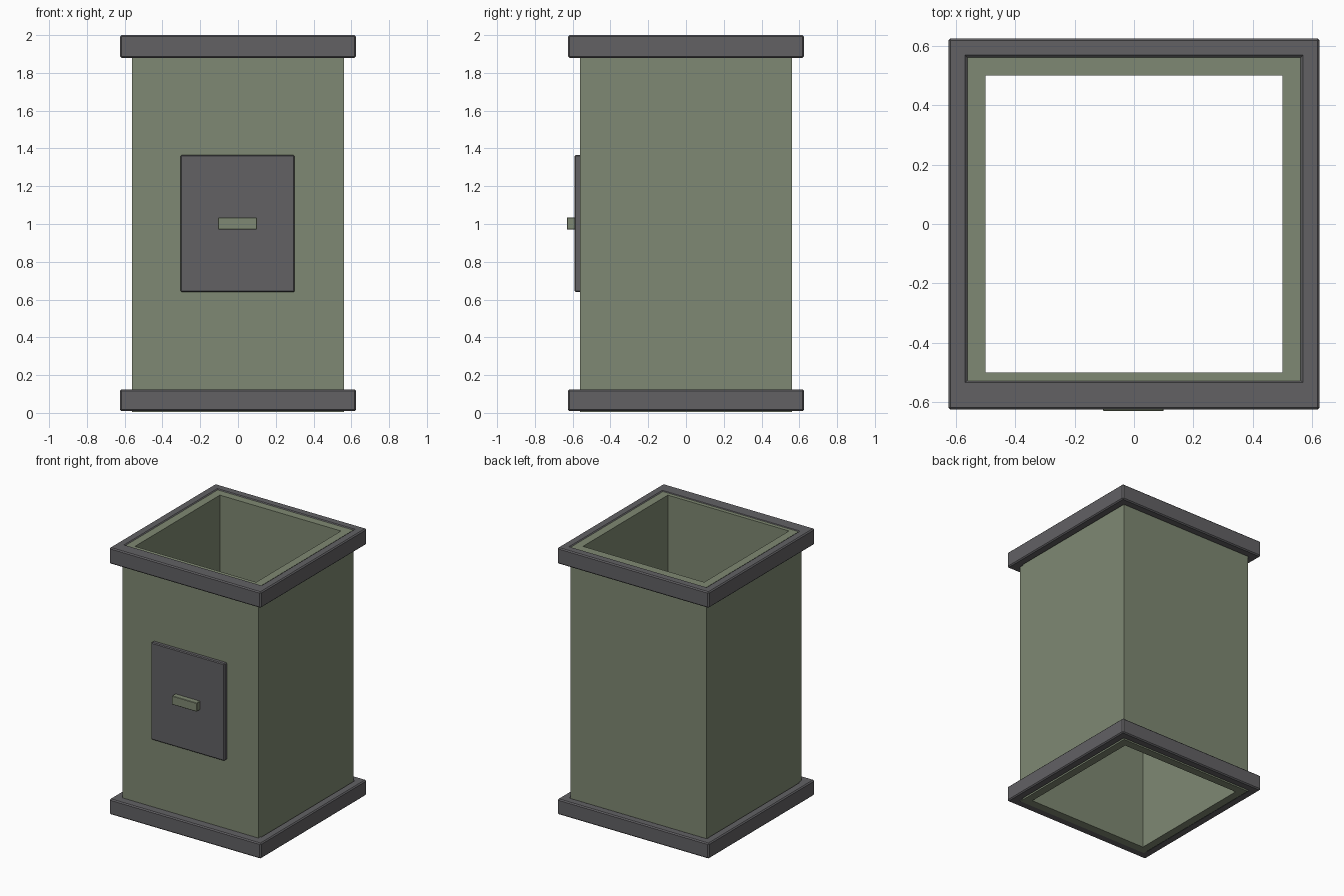
import bpy

if "Cube" in bpy.data.objects:
    bpy.data.objects.remove(bpy.data.objects["Cube"], do_unlink=True)


def make_material(name, srgb):
    color = [((c / 255 + 0.055) / 1.055) ** 2.4 for c in srgb] + [1]
    mat = bpy.data.materials.new(name)
    mat.use_nodes = True
    mat.diffuse_color = color
    mat.node_tree.nodes["Principled BSDF"].inputs["Base Color"].default_value = color
    return mat


green = make_material("sage_green", (127, 137, 115))
grey = make_material("dark_grey", (98, 97, 100))


def box(name, mat, x, y, z, bevel=0):
    """Box spanning the given (low, high) range on each axis."""
    spans = (x, y, z)
    bpy.ops.mesh.primitive_cube_add(size=1, location=[(a + b) / 2 for a, b in spans])
    obj = bpy.context.object
    obj.name = name
    obj.scale = [b - a for a, b in spans]
    bpy.ops.object.transform_apply(location=False, rotation=False, scale=True)
    obj.data.materials.append(mat)
    if bevel:
        mod = obj.modifiers.new("soft_edges", "BEVEL")
        mod.width = bevel
        mod.segments = 1
    return obj


OUT, INN, RIM = 0.56, 0.5, 0.625

# Four wall panels of the open shaft
height = (0.005, 1.995)
box("front_wall", green, (-INN, INN), (-OUT, -INN), height)
box("back_wall", green, (-OUT, INN), (INN, OUT), height)
box("left_wall", green, (INN, OUT), (-OUT, OUT), height)
box("right_wall", green, (-OUT, -INN), (-OUT, INN), height)

# Trim frames around the bottom and the top
for level, z in (("bottom", (0.01, 0.125)), ("top", (1.88, 2.0))):
    box(level + "_front_trim", grey, (-RIM, RIM), (-RIM, -0.525), z, 0.008)
    box(level + "_back_trim", grey, (-RIM, RIM), (OUT, RIM), z, 0.008)
    box(level + "_left_trim", grey, (OUT, RIM), (-RIM, RIM), z, 0.008)
    box(level + "_right_trim", grey, (-RIM, -OUT), (-RIM, RIM), z, 0.008)

# Front hatch and its handle
box("hatch", grey, (-0.305, 0.3), (-0.59, -0.555), (0.64, 1.365), 0.006)
box("hatch_handle", green, (-0.105, 0.1), (-0.63, -0.585), (0.97, 1.035), 0.003)
